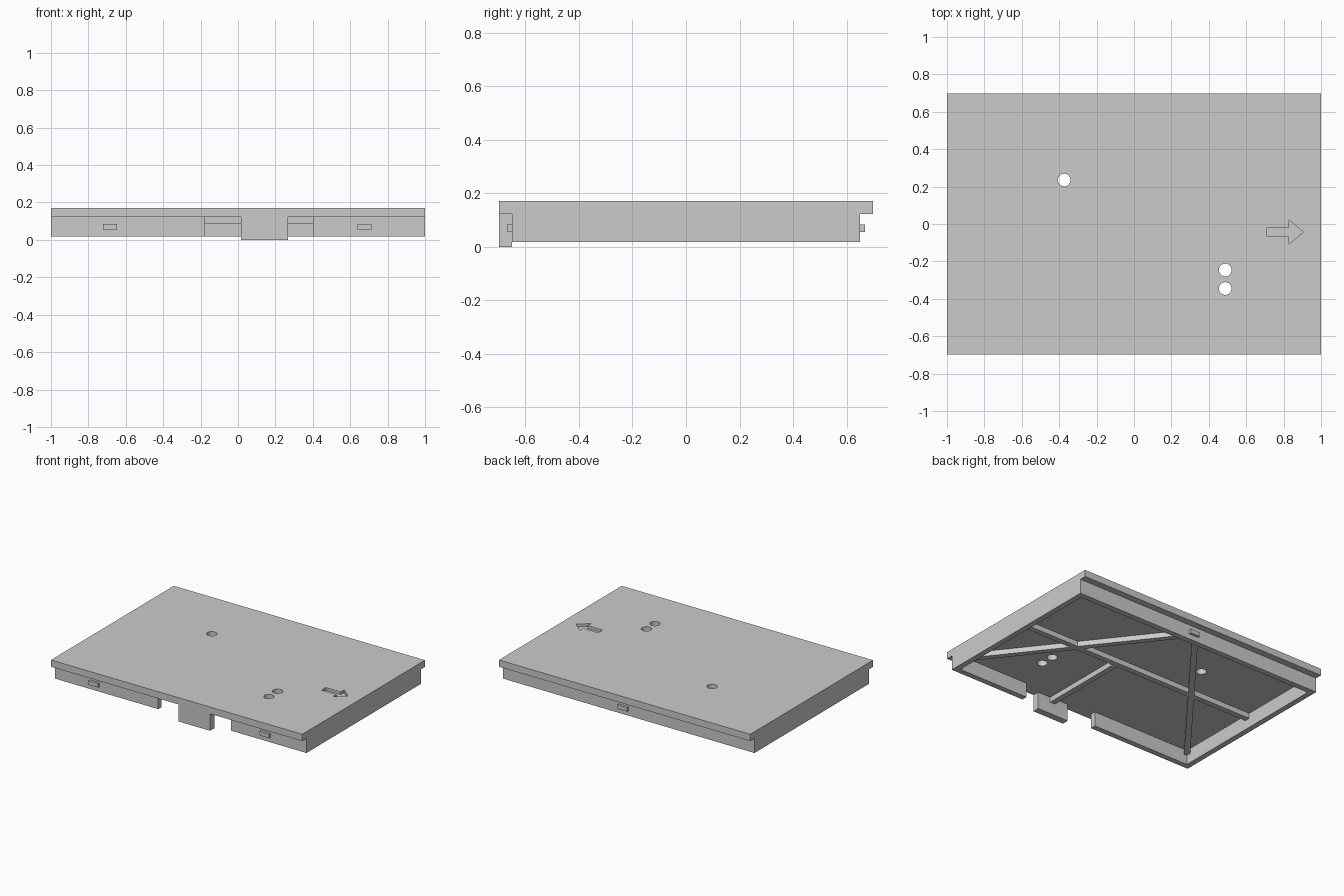
import bpy, bmesh
from math import cos, sin, tau
from mathutils import Vector

if "Cube" in bpy.data.objects:
    bpy.data.objects.remove(bpy.data.objects["Cube"], do_unlink=True)

grey = bpy.data.materials.new("plain_grey")
grey.use_nodes = True
GREY = (0.6, 0.6, 0.6, 1)
grey.diffuse_color = GREY
grey.node_tree.nodes["Principled BSDF"].inputs["Base Color"].default_value = GREY

HALF_Y, WALL_Y, WALL = 0.698, 0.65, 0.04
BASE, RIB, LIP, TOP = 0.018, 0.085, 0.122, 0.171


def prism(name, outline, z0, z1):
    """Extrude a flat outline from z0 up to z1."""
    bm = bmesh.new()
    face = bm.faces.new([bm.verts.new((x, y, z0)) for x, y in outline])
    new = bmesh.ops.extrude_face_region(bm, geom=[face])["geom"]
    bmesh.ops.translate(bm, vec=(0, 0, z1 - z0),
                        verts=[v for v in new if isinstance(v, bmesh.types.BMVert)])
    bmesh.ops.recalc_face_normals(bm, faces=bm.faces)
    mesh = bpy.data.meshes.new(name)
    bm.to_mesh(mesh)
    bm.free()
    mesh.materials.append(grey)
    obj = bpy.data.objects.new(name, mesh)
    bpy.context.collection.objects.link(obj)
    return obj


def box(name, x0, x1, y0, y1, z0, z1):
    return prism(name, [(x0, y0), (x1, y0), (x1, y1), (x0, y1)], z0, z1)


def bar(name, start, end, width, z0, z1):
    """Straight bar of constant width between two plan points."""
    a, b = Vector(start), Vector(end)
    side = (b - a).orthogonal().normalized() * width / 2
    return prism(name, [a + side, b + side, b - side, a - side], z0, z1)


def cut(target, cutter):
    cutter.hide_render = True
    cutter.hide_set(True)
    cutter.display_type = 'WIRE'
    mod = target.modifiers.new(cutter.name, 'BOOLEAN')
    mod.operation = 'DIFFERENCE'
    mod.solver = 'EXACT'
    mod.object = cutter
    bpy.context.view_layer.objects.active = target
    bpy.ops.object.modifier_apply(modifier=mod.name)
    bpy.data.objects.remove(cutter, do_unlink=True)


# Top plate with through holes and an engraved arrow
plate = box("top_plate", -1, 1, -HALF_Y, HALF_Y, LIP, TOP)
for x, y in [(-0.373, 0.235), (0.488, -0.246), (0.488, -0.345)]:
    ring = [(x + 0.034 * cos(tau * i / 32), y + 0.034 * sin(tau * i / 32))
            for i in range(32)]
    cut(plate, prism("hole_cutter", ring, 0, 0.3))
half_arrow = [(0.712, 0.025), (0.83, 0.025), (0.83, 0.064)]
arrow = half_arrow + [(0.905, 0)] + [(x, -y) for x, y in reversed(half_arrow)]
cut(plate, prism("arrow_cutter", [(x, y - 0.043) for x, y in arrow], TOP - 0.02, 0.3))

# Skirt walls, with a wide gap in the front one
for name, s in (("right", -1), ("left", 1)):
    x0, x1 = sorted((s, s * (1 - WALL)))
    box(name + "_wall", x0, x1, -WALL_Y, WALL_Y, BASE, LIP)
inner = 1 - WALL
box("back_wall", -inner, inner, WALL_Y - WALL, WALL_Y, BASE, LIP)
box("front_wall_right", -inner, -0.18, -WALL_Y, WALL - WALL_Y, BASE, LIP)
box("front_wall_left", 0.40, inner, -WALL_Y, WALL - WALL_Y, BASE, LIP)

# Front tab, flush with the plate edge
box("front_tab", 0.017, 0.267, -HALF_Y, -WALL_Y, 0, LIP)

# Small locking nubs
for name, x, s in (("front_nub_right", -0.685, -1), ("front_nub_left", 0.677, -1),
                   ("back_nub", 0.04, 1)):
    y0, y1 = sorted((s * WALL_Y, s * (WALL_Y + 0.018)))
    box(name, x - 0.038, x + 0.038, y0, y1, 0.055, 0.084)

# Stiffening ribs under the plate
bar("middle_rib", (-inner, 0), (inner, 0), WALL, RIB, LIP)
bar("tab_rib", (0.145, -WALL_Y), (0.145, 0), WALL, RIB, LIP)
for name, s in (("right", -1), ("left", 1)):
    bar(name + "_diagonal_rib", (0, 0.62), (s * 0.965, -0.615), WALL, RIB, LIP)
